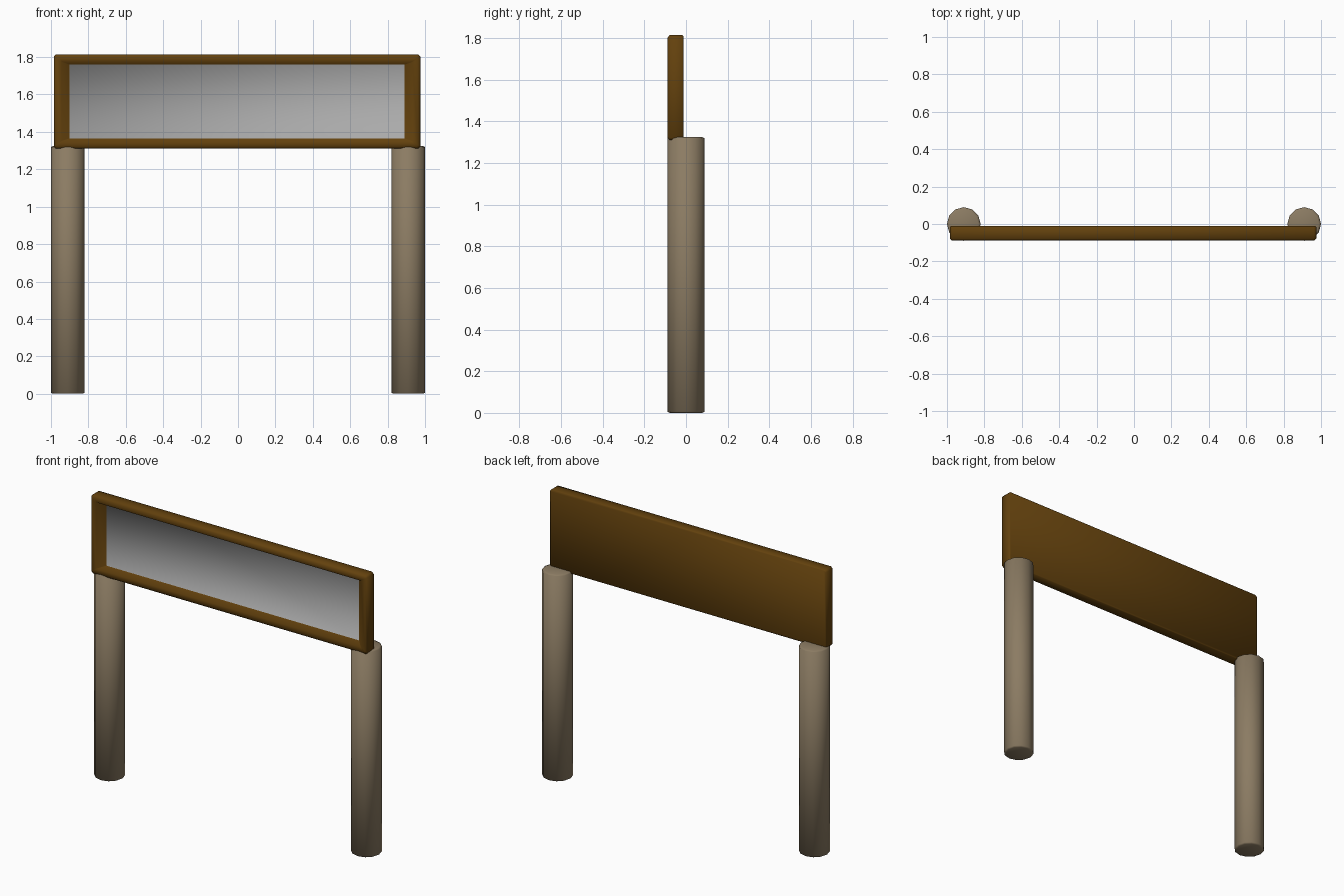
import bpy, bmesh, math

if "Cube" in bpy.data.objects:
    bpy.data.objects.remove(bpy.data.objects["Cube"])


def material(name, rgb):
    m = bpy.data.materials.new(name)
    m.diffuse_color = (*rgb, 1)
    m.use_nodes = True
    m.node_tree.nodes["Principled BSDF"].inputs["Base Color"].default_value = m.diffuse_color
    return m


brown = material("brown_frame_wood", (0.125, 0.053, 0.004))
tan = material("tan_post_wood", (0.26, 0.20, 0.125))
grey = material("grey_panel", (0.40, 0.40, 0.40))


def finish(name, bm, mats, angle):
    bmesh.ops.recalc_face_normals(bm, faces=bm.faces)
    mesh = bpy.data.meshes.new(name)
    bm.to_mesh(mesh)
    bm.free()
    for m in mats:
        mesh.materials.append(m)
    ob = bpy.data.objects.new(name, mesh)
    bpy.context.collection.objects.link(ob)
    bpy.ops.object.select_all(action='DESELECT')
    ob.select_set(True)
    bpy.context.view_layer.objects.active = ob
    bpy.ops.object.shade_smooth_by_angle(angle=math.radians(angle))
    return ob


# Round posts with slightly softened ends
def post(name, x, radius=0.09, height=1.325, sides=12):
    bm = bmesh.new()
    rings = []
    for r, z in ((radius - 0.012, 0), (radius, 0.006),
                 (radius, height - 0.006), (radius - 0.012, height)):
        rings.append([bm.verts.new((x + r * math.cos(2 * math.pi * i / sides),
                                    r * math.sin(2 * math.pi * i / sides), z))
                      for i in range(sides)])
    for a, b in zip(rings, rings[1:]):
        for i in range(sides):
            j = (i + 1) % sides
            bm.faces.new((a[i], a[j], b[j], b[i]))
    bm.faces.new(rings[0])
    bm.faces.new(rings[-1])
    finish(name, bm, [tan], 75)


post("left_post", -0.91)
post("right_post", 0.91)


# Sign board: nested chamfered rectangles from the back to the recessed panel
X0, X1, Z0, Z1 = -0.985, 0.975, 1.31, 1.815


def ring(bm, dx, dz, c, y):
    a, b, lo, hi = X0 + dx, X1 - dx, Z0 + dz, Z1 - dz
    pts = ((a + c, lo), (b - c, lo), (b, lo + c), (b, hi - c),
           (b - c, hi), (a + c, hi), (a, hi - c), (a, lo + c))
    return [bm.verts.new((px, y, pz)) for px, pz in pts]


bm = bmesh.new()
loops = [ring(bm, *p) for p in (
    (0.005, 0.005, 0.010, -0.012),    # back edge
    (0.000, 0.000, 0.012, -0.018),
    (0.000, 0.000, 0.012, -0.078),    # outer side
    (0.012, 0.012, 0.008, -0.089),    # front rim
    (0.042, 0.040, 0.002, -0.088),
    (0.085, 0.055, 0.001, -0.045))]   # slope down to the panel
for a, b in zip(loops, loops[1:]):
    for i in range(8):
        j = (i + 1) % 8
        bm.faces.new((a[i], a[j], b[j], b[i]))
bm.faces.new(loops[0])
panel = bm.faces.new(loops[-1])
panel.material_index = 1
finish("sign_board", bm, [brown, grey], 50)
